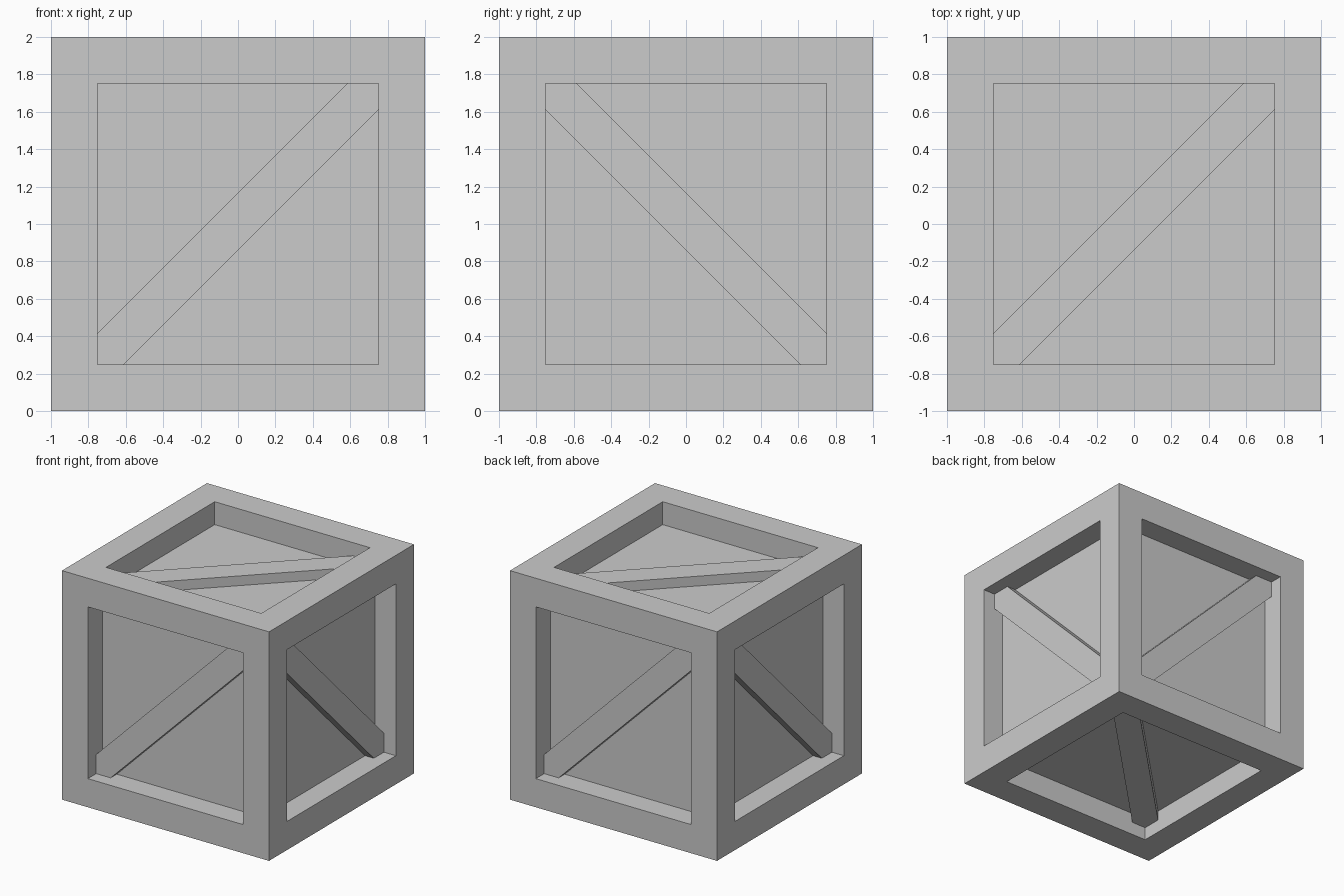
import bpy
import bmesh
from mathutils import Matrix, Vector

if "Cube" in bpy.data.objects:
    bpy.data.objects.remove(bpy.data.objects["Cube"])

RIM, PANEL_DEPTH, BRACE_DEPTH = 0.25, 0.20, 0.115
BRACE_WIDTH, BRACE_LENGTH, BRACE_SHIFT = 0.217, 2.14, 0.01
CENTRE = Vector((0, 0, 1))


def add_object(name, bm):
    bmesh.ops.recalc_face_normals(bm, faces=bm.faces)
    mesh = bpy.data.meshes.new(name)
    bm.to_mesh(mesh)
    bm.free()
    obj = bpy.data.objects.new(name, mesh)
    bpy.context.collection.objects.link(obj)
    return obj


# Crate body: cube with a rim and a sunken panel on each side
bm = bmesh.new()
bmesh.ops.create_cube(bm, size=2, matrix=Matrix.Translation(CENTRE))
panels = bm.faces[:]
bmesh.ops.inset_individual(bm, faces=panels, thickness=RIM, use_even_offset=True)
bmesh.ops.inset_individual(bm, faces=panels, thickness=0, depth=-PANEL_DEPTH)
add_object("crate_body", bm)

# Diagonal braces: outward normal and running direction for each side
braces = {
    "front": ((0, -1, 0), (1, 0, 1)),
    "back": ((0, 1, 0), (-1, 0, 1)),
    "right": ((1, 0, 0), (0, 1, -1)),
    "left": ((-1, 0, 0), (0, -1, -1)),
    "top": ((0, 0, 1), (1, 1, 0)),
    "bottom": ((0, 0, -1), (-1, -1, 0)),
}
thickness = PANEL_DEPTH + 0.01 - BRACE_DEPTH
for side, (normal, direction) in braces.items():
    n = Vector(normal)
    d = Vector(direction).normalized()
    p = n.cross(d)
    axes = Matrix((d, p, n)).transposed().to_4x4()
    place = Matrix.Translation(CENTRE + n * (1 - BRACE_DEPTH - thickness / 2) + p * BRACE_SHIFT)
    scale = Matrix.Diagonal((BRACE_LENGTH, BRACE_WIDTH, thickness, 1))
    bm = bmesh.new()
    bmesh.ops.create_cube(bm, size=1, matrix=place @ axes @ scale)
    add_object(side + "_brace", bm)
